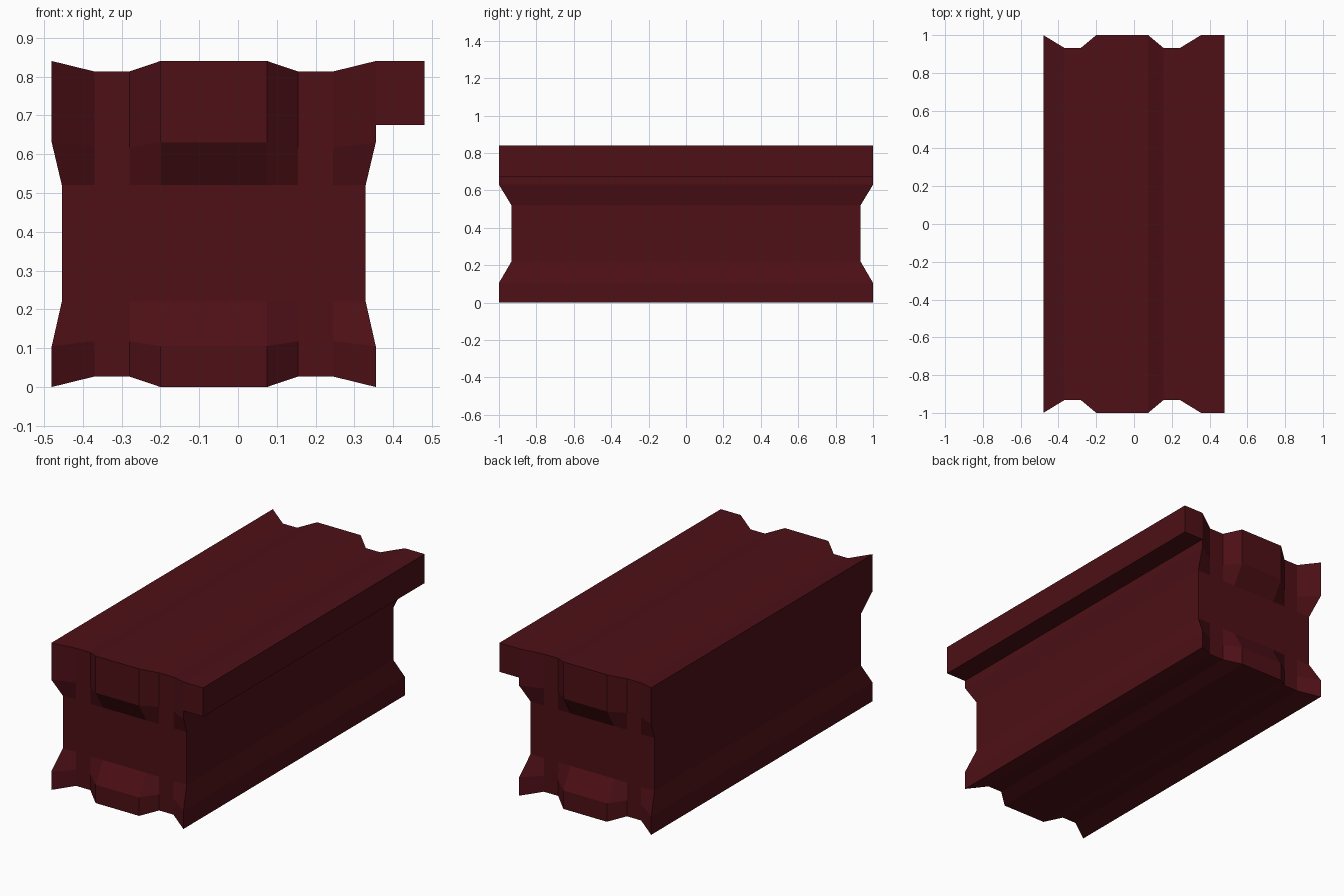
import bpy, bmesh

if "Cube" in bpy.data.objects:
    bpy.data.objects.remove(bpy.data.objects["Cube"])

mat = bpy.data.materials.new("dark_red")
mat.diffuse_color = (0.075, 0.005, 0.008, 1)
mat.use_nodes = True
mat.node_tree.nodes["Principled BSDF"].inputs["Base Color"].default_value = mat.diffuse_color

def finish(bm, name):
    bmesh.ops.recalc_face_normals(bm, faces=bm.faces)
    mesh = bpy.data.meshes.new(name)
    bm.to_mesh(mesh)
    bm.free()
    mesh.materials.append(mat)
    obj = bpy.data.objects.new(name, mesh)
    bpy.context.collection.objects.link(obj)
    return obj

# Grooved body: a lattice of columns (x) and rows (z) pinched at the grooves
xs = [-0.48, -0.37, -0.28, -0.20, 0.075, 0.155, 0.245, 0.355]
zs = [0, 0.105, 0.22, 0.52, 0.63, 0.84]
groove_cols, groove_rows = (1, 2, 5, 6), (2, 3)
pinch = {0: 0.027, 1: 0.013, 4: -0.013, 5: -0.027}
nx, nz = len(xs), len(zs)

bm = bmesh.new()
grid = {}
for side in (-1, 1):
    for i, x in enumerate(xs):
        for j, z in enumerate(zs):
            px, pz = x, z
            if j in groove_rows:
                px += {0: 0.026, nx - 1: -0.026}.get(i, 0)
            if i in groove_cols:
                pz += pinch.get(j, 0)
            sunk = i in groove_cols or j in groove_rows
            grid[side, i, j] = bm.verts.new((px, side * (0.933 if sunk else 1), pz))

# End faces
for side in (-1, 1):
    for i in range(nx - 1):
        for j in range(nz - 1):
            bm.faces.new([grid[side, a, b] for a, b in
                          ((i, j), (i + 1, j), (i + 1, j + 1), (i, j + 1))])

# Long faces joining the two ends around the outline
rim = ([(i, 0) for i in range(nx)] + [(nx - 1, j) for j in range(1, nz)]
       + [(i, nz - 1) for i in range(nx - 2, -1, -1)]
       + [(0, j) for j in range(nz - 2, 0, -1)])
for a, b in zip(rim, rim[1:] + rim[:1]):
    bm.faces.new([grid[-1, *a], grid[-1, *b], grid[1, *b], grid[1, *a]])
finish(bm, "grooved_body")

# Overhanging ledge along the upper right edge
bm = bmesh.new()
bmesh.ops.create_cube(bm, size=1)
bmesh.ops.scale(bm, vec=(0.125, 2, 0.165), verts=bm.verts)
inner = [f for f in bm.faces if f.calc_center_median().x < -0.05]
bmesh.ops.delete(bm, geom=inner, context='FACES')
ledge = finish(bm, "side_ledge")
ledge.location = (0.4175, 0, 0.7575)
